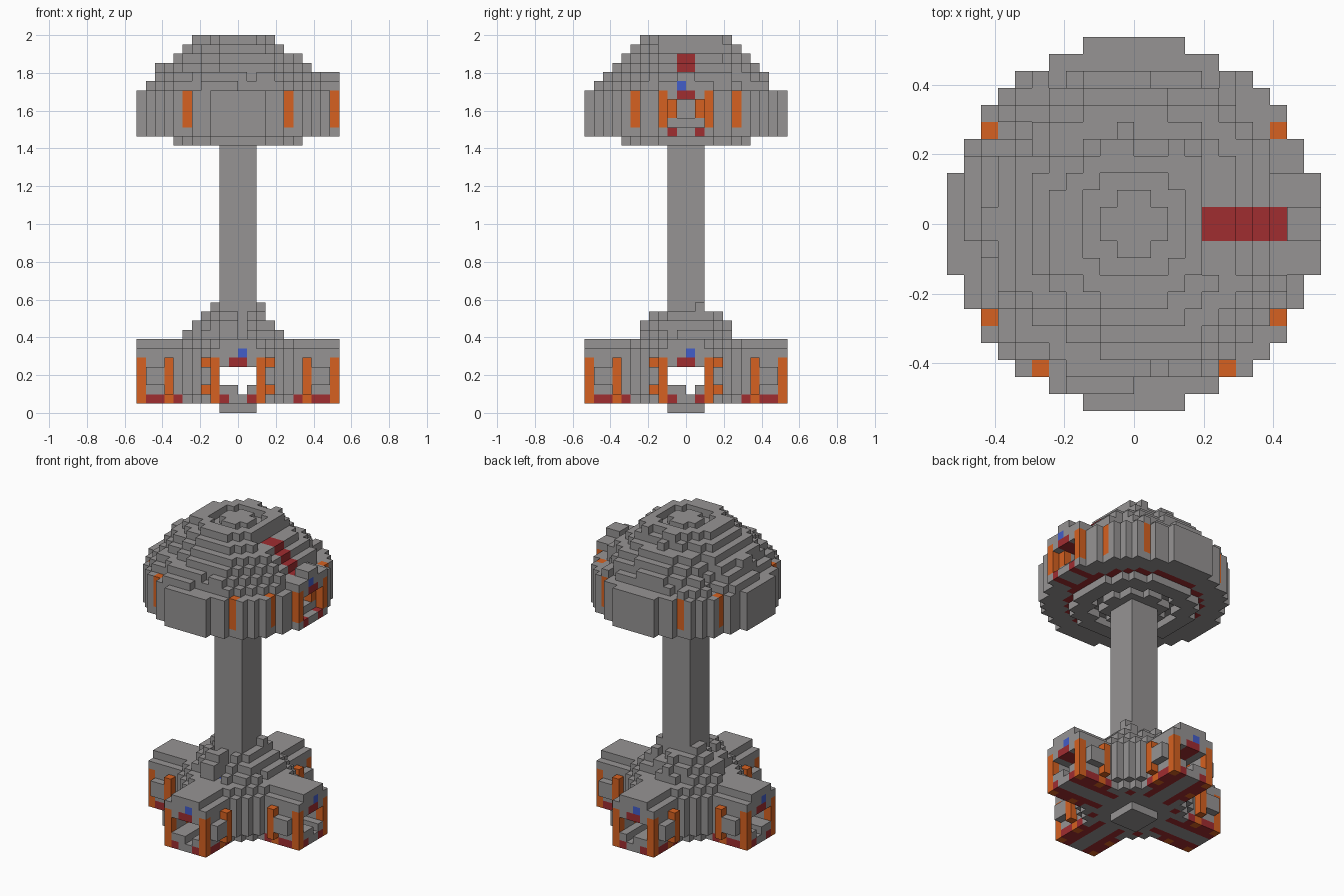
import bpy, bmesh, math, random

random.seed(4)
V = 2 / 41                      # edge of one block
cube = bpy.data.objects.get("Cube")
if cube:
    bpy.data.objects.remove(cube)

COLOURS = {
    "grey": (0.305, 0.295, 0.295, 1),
    "orange": (0.67, 0.12, 0.015, 1),
    "dark_red": (0.35, 0.026, 0.03, 1),
    "blue": (0.055, 0.11, 0.58, 1),
}
NAMES = list(COLOURS)
MATERIALS = []
for name, colour in COLOURS.items():
    mat = bpy.data.materials.new(name)
    mat.diffuse_color = colour
    mat.use_nodes = True
    bsdf = mat.node_tree.nodes["Principled BSDF"]
    bsdf.inputs["Base Color"].default_value = colour
    bsdf.inputs["Roughness"].default_value = 0.9
    MATERIALS.append(mat)

grid = {}                       # (x, y, layer) -> (part, colour)


def put(part, xs, ys, ks, colour="grey", turn=0):
    """Fill a box of blocks, turned by quarter turns; part None carves it away."""
    for x in xs:
        for y in ys:
            for k in ks:
                i, j = x, y
                for _ in range(turn):
                    i, j = -1 - j, i
                if part:
                    grid[i, j, k] = (part, colour)
                else:
                    grid.pop((i, j, k), None)


def span(a, b):
    return range(a, b + 1)


def radius(i, j):
    return math.hypot(i + 0.5, j + 0.5)


def disc(part, outer, ks, inner=0, colour="grey"):
    for i in span(-11, 10):
        for j in span(-11, 10):
            if inner <= radius(i, j) < outer:
                put(part, [i], [j], ks, colour)


def rough_dome(part, first, radii, low, high):
    """Stepped dome whose tiers are broken up in small patches."""
    noise = {}
    for i in span(-11, 10):
        for j in span(-11, 10):
            patch = (i // 2, (j + i // 2 % 2) // 2)
            shift = noise.setdefault(patch, random.uniform(low, high))
            for n, r in enumerate(radii):
                if radius(i, j) + shift < r:
                    put(part, [i], [j], [first + n])


# Base: foot plate, hub with a red ring below, and its rough mound
put("foot", span(-2, 1), span(-2, 1), [0])
disc("base_hub", 6.2, [1])
disc("base_hub", 5.2, [1], inner=4.4, colour="dark_red")
disc("base_hub", 6.6, span(2, 6))
disc("base_hub", 6.2, [7])
rough_dome("base_mound", 8, (5.4, 4.6, 3.5, 3.0), -0.4, 0.8)

# Four arms with docking ports
for t in range(4):
    put("base_arms", span(4, 10), span(-3, 2), [1], turn=t)
    put("base_arms", span(5, 10), span(-3, 2), span(2, 6), turn=t)
    put("base_arms", span(5, 10), span(-2, 1), [7], turn=t)
    for side, out in ((-3, -4), (2, 3)):
        put("base_arms", [6, 8, 9], [side], [1], "dark_red", t)
        for d in (7, 10):
            put("base_arms", [d], [side], span(1, 5), "orange", t)
        put("base_arms", span(8, 9), [out], span(3, 4), turn=t)
        put("base_arms", [7], [out], span(2, 5), "orange", t)
    for w in (-2, 1):
        put("base_arms", span(4, 10), [w], [1], "dark_red", t)
    put("base_arms", span(8, 10), span(-1, 0), [5], "dark_red", t)
    put("base_arms", [10], [0], [6], "blue", t)

# Crossing tunnels through the base
put(None, span(-11, 10), span(-2, 1), span(3, 4))
put(None, span(-2, 1), span(-11, 10), span(3, 4))
put(None, span(-11, 10), [0], [2])
put(None, [0], span(-11, 10), [2])

# Blue marker in a slot on the front of the mound
put(None, [0], span(-5, -3), span(8, 11))
put("base_marker", [0], span(-4, -3), [7], "blue")

# Stem
put("stem", span(-2, 1), span(-2, 1), span(8, 29))

# Cap: underside rings, rim and rough dome
disc("cap_underside", 7.3, [29], inner=5)
disc("cap_underside", 3.6, [29], inner=2.2)
disc("cap_rim", 10.9, span(30, 34))
disc("cap_rim", 8.1, [30], inner=7.2, colour="dark_red")
rough_dome("cap_dome", 35, (9.7, 9.0, 8.2, 7.2, 6.1, 5.0), -0.5, 0.7)
for i in span(-4, 3):
    for j in span(-4, 3):
        if 2 < radius(i, j) < 3.5:
            put(None, [i], [j], [40])
        else:
            put("cap_dome", [i], [j], span(35, 40 if radius(i, j) < 2 else 39))

# Orange lamps around the rim, the rear pair capped by the dome
for x in (-9, -6, 5, 8):
    for y in (-9, -6, 5, 8):
        if (x in (-9, 8)) != (y in (-9, 8)):
            put("rim_lamps", [x], [y], span(31, 34), "orange")
            if y == 8:
                put("cap_dome", [x], [y], [35])
            else:
                put(None, [x], [y], [35])

# Dark red stripe on a shallow ramp above the cap port
for x, top in zip(span(4, 8), (38, 38, 37, 36, 35)):
    put(None, [x], span(-3, 2), span(top + 1, 40))
    put("cap_dome", [x], span(-3, 2), span(35, top))
    put("dome_stripe", [x], span(-1, 0), span(35, top), "dark_red")

# Cap port with a raised block over its blue light
put("cap_port", [9, 10], span(-3, 2), [35])
put(None, [9, 10], span(-3, 2), [36])
put("cap_port", [9, 10], span(-1, 0), [36])
put(None, span(8, 10), span(-1, 0), span(32, 33))
put(None, [10], span(-2, 1), span(31, 33))
for w in (-3, 2):
    put("cap_port", [10], [w], span(31, 34), "orange")
for w in (-2, 1):
    put("cap_port", [9], [w], span(32, 33), "orange")
    put("cap_port", span(7, 10), [w], [30], "dark_red")
put("cap_port", span(8, 10), span(-1, 0), [34], "dark_red")
put("cap_port", [10], [-1], [35], "blue")

# Turn the blocks of each part into a mesh of outer faces
SIDES = []
for axis in range(3):
    for sign in (0, 1):
        corners = []
        for a, b in ((0, 0), (1, 0), (1, 1), (0, 1)):
            c = [0, 0, 0]
            c[axis], c[(axis + 1) % 3], c[(axis + 2) % 3] = sign, a, b
            corners.append(c)
        step = [0, 0, 0]
        step[axis] = 2 * sign - 1
        SIDES.append((step, corners if sign else corners[::-1]))

for part in sorted({p for p, _ in grid.values()}):
    bm = bmesh.new()
    points = {}
    for cell, (owner, colour) in grid.items():
        if owner != part:
            continue
        for step, corners in SIDES:
            if tuple(a + b for a, b in zip(cell, step)) in grid:
                continue
            verts = []
            for c in corners:
                key = tuple(a + b for a, b in zip(cell, c))
                if key not in points:
                    points[key] = bm.verts.new([n * V for n in key])
                verts.append(points[key])
            bm.faces.new(verts).material_index = NAMES.index(colour)
    mesh = bpy.data.meshes.new(part)
    for mat in MATERIALS:
        mesh.materials.append(mat)
    bm.to_mesh(mesh)
    bm.free()
    bpy.context.collection.objects.link(bpy.data.objects.new(part, mesh))
